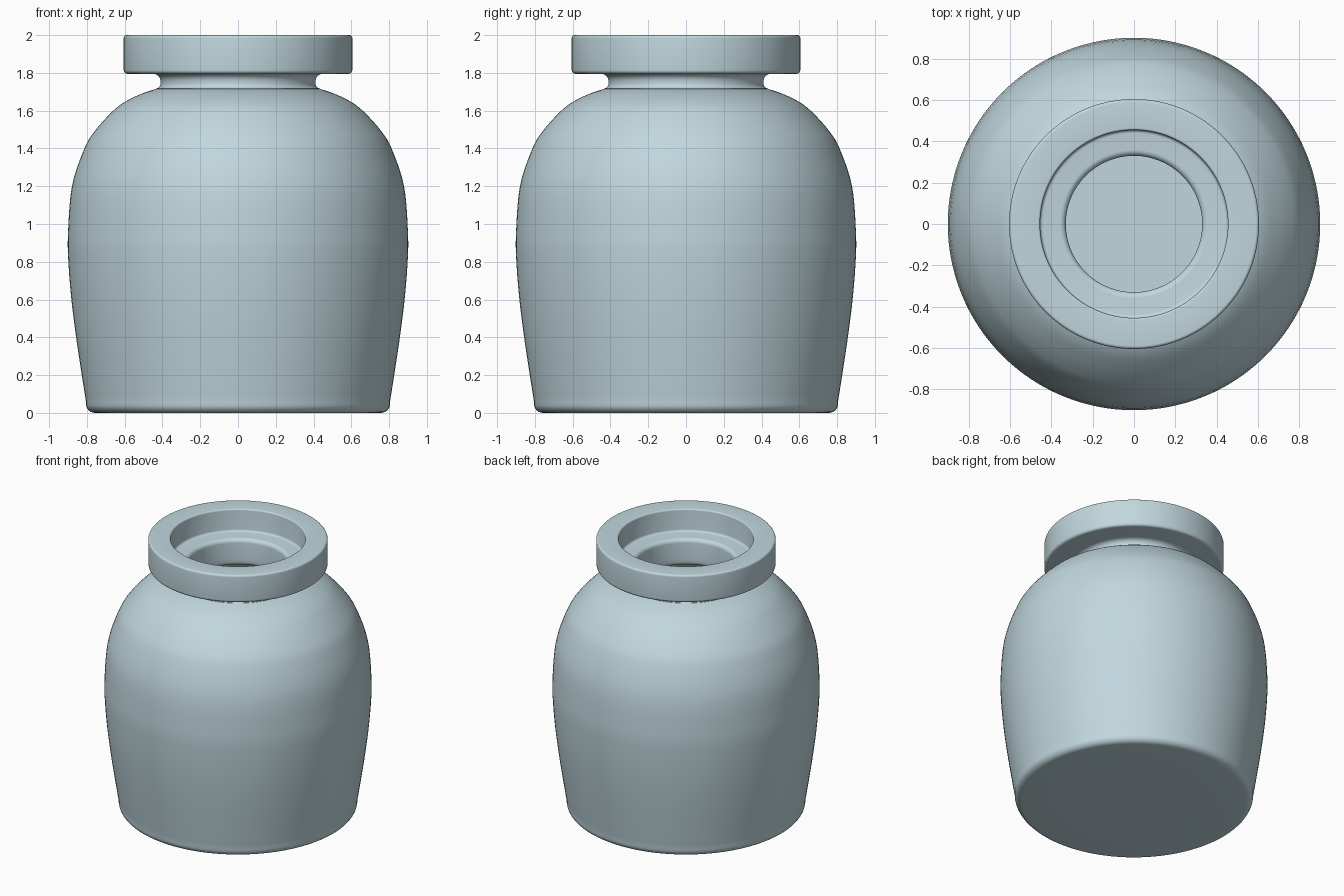
import bpy, bmesh, math
from mathutils import Vector

cube = bpy.data.objects.get("Cube")
if cube:
    bpy.data.objects.remove(cube, do_unlink=True)

SIDES = 128
WALL = 0.08


def smooth_path(points, steps=5):
    """Catmull-Rom curve through the profile points."""
    p = [Vector(q) for q in points]
    p = [2 * p[0] - p[1]] + p + [2 * p[-1] - p[-2]]
    path = []
    for a, b, c, d in zip(p, p[1:], p[2:], p[3:]):
        for i in range(steps):
            t = i / steps
            path.append(0.5 * (2 * b + (c - a) * t + (2 * a - 5 * b + 4 * c - d) * t ** 2
                               + (3 * b - a - 3 * c + d) * t ** 3))
    return path + [p[-2]]


def fillet(cx, cz, radius, start, end, steps=6):
    """Arc of a rounded corner, angles in degrees."""
    angles = [math.radians(start + (end - start) * i / steps) for i in range(steps + 1)]
    return [Vector((cx + radius * math.cos(a), cz + radius * math.sin(a))) for a in angles]


def lathe(name, profile, material):
    """Spin a radius/height profile, closing it at the axis."""
    bm = bmesh.new()
    rings = []
    for r, z in profile:
        if r < 1e-4:
            rings.append([bm.verts.new((0, 0, z))])
        else:
            rings.append([bm.verts.new((r * math.cos(k * math.tau / SIDES),
                                        r * math.sin(k * math.tau / SIDES), z))
                          for k in range(SIDES)])
    for low, high in zip(rings, rings[1:]):
        for k in range(SIDES):
            n = (k + 1) % SIDES
            if len(low) == 1:
                bm.faces.new((low[0], high[n], high[k]))
            elif len(high) == 1:
                bm.faces.new((low[k], low[n], high[0]))
            else:
                bm.faces.new((low[k], low[n], high[n], high[k]))
    bmesh.ops.recalc_face_normals(bm, faces=bm.faces)
    mesh = bpy.data.meshes.new(name)
    bm.to_mesh(mesh)
    bm.free()
    mesh.materials.append(material)
    obj = bpy.data.objects.new(name, mesh)
    bpy.context.collection.objects.link(obj)
    bpy.ops.object.select_all(action='DESELECT')
    obj.select_set(True)
    bpy.context.view_layer.objects.active = obj
    bpy.ops.object.shade_smooth_by_angle(angle=math.radians(35))
    return obj


glaze = bpy.data.materials.new("pale_blue_grey")
glaze.use_nodes = True
color = (0.53, 0.68, 0.73, 1)
glaze.diffuse_color = color
glaze.node_tree.nodes["Principled BSDF"].inputs["Base Color"].default_value = color

# Outer wall, from the foot to the shoulder
wall = smooth_path([(0.805, 0.06), (0.827, 0.2), (0.857, 0.4), (0.882, 0.6), (0.898, 0.8),
                    (0.9, 0.95), (0.879, 1.2), (0.813, 1.4), (0.752, 1.5), (0.66, 1.6),
                    (0.593, 1.65), (0.51, 1.69), (0.435, 1.715)])
foot = [Vector((0, 0)), Vector((0.4, 0))] + fillet(0.757, 0.048, 0.048, -90, -8)

# Neck with a rounded groove below the collar
neck = fillet(0.437, 1.744, 0.027, 265, 180) + fillet(0.45, 1.755, 0.04, 180, 90)

# Thick collar with softened edges and a seat for a lid
collar = (fillet(0.585, 1.815, 0.02, -90, 0) + fillet(0.59, 1.985, 0.015, 0, 90)
          + fillet(0.465, 1.99, 0.01, 90, 180))
seat = (fillet(0.44, 1.85, 0.015, 0, -90, 4) + fillet(0.36, 1.805, 0.03, 90, 180))

# Hollow inside, following the wall at an even thickness
cavity = [Vector((0.33, 1.69))] + fillet(0.36, 1.665, 0.03, 180, 265, 4)
for before, here, after in reversed(list(zip(wall, wall[1:], wall[2:]))):
    along = (after - before).normalized()
    inner = here + Vector((-along.y, along.x)) * WALL
    if inner.x > 0.42 and 0.14 < inner.y < 1.63:
        cavity.append(inner)
cavity += fillet(0.685, 0.13, 0.05, 0, -90) + [Vector((0.3, 0.08)), Vector((0, 0.08))]

lathe("jar", foot + wall + neck + collar + seat + cavity, glaze)
